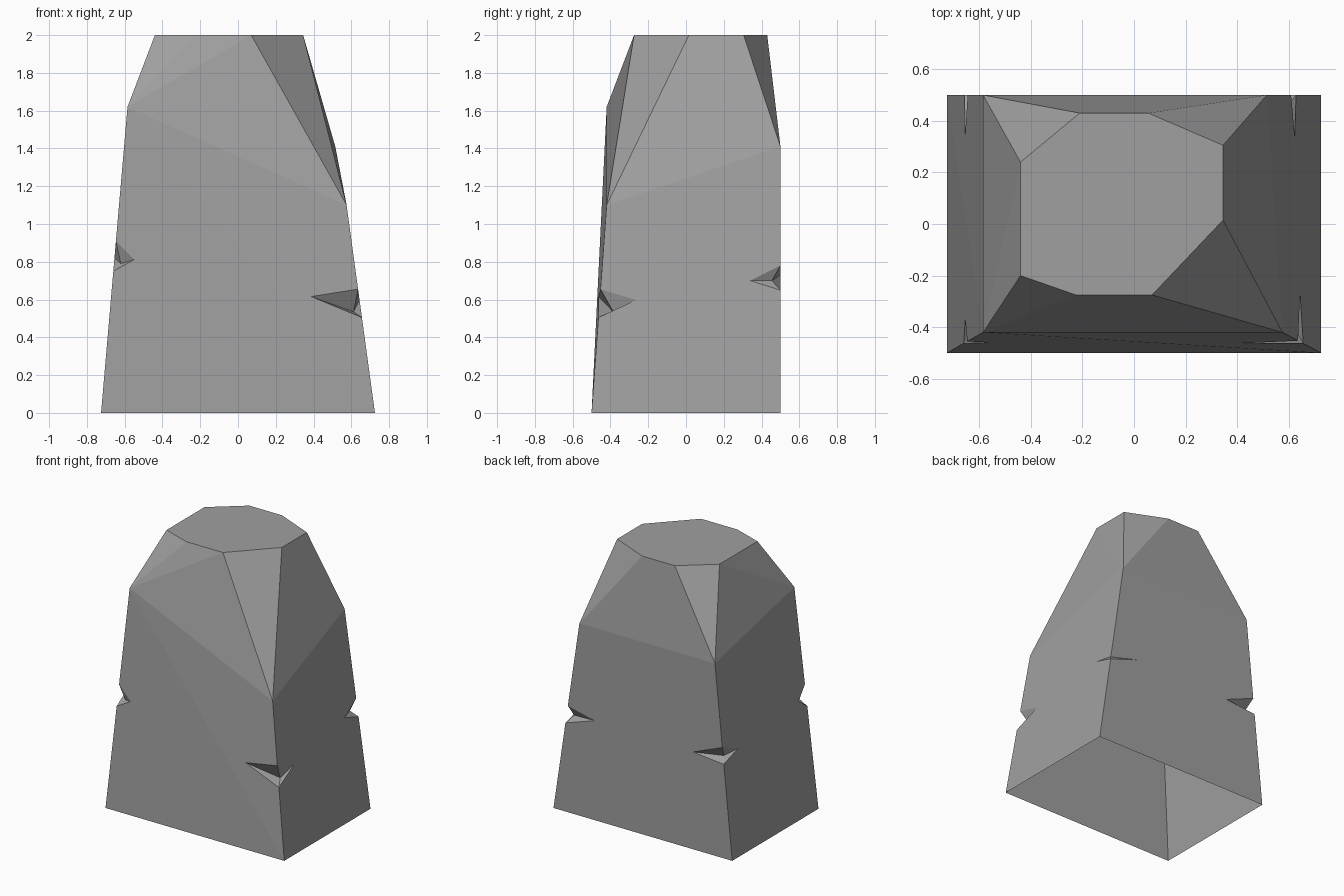
import bpy, bmesh
from mathutils import Vector

cube = bpy.data.objects.get("Cube")
if cube:
    bpy.data.objects.remove(cube)

# Single stone colour
stone = bpy.data.materials.new("grey stone")
stone.use_nodes = True
grey = (0.35, 0.35, 0.35, 1)
stone.diffuse_color = grey
stone.node_tree.nodes["Principled BSDF"].inputs["Base Color"].default_value = grey


def make_object(name, bm):
    mesh = bpy.data.meshes.new(name)
    bmesh.ops.recalc_face_normals(bm, faces=bm.faces)
    bm.to_mesh(mesh)
    bm.free()
    mesh.materials.append(stone)
    obj = bpy.data.objects.new(name, mesh)
    bpy.context.collection.objects.link(obj)
    return obj


# Corners run front left, front right, back right, back left as seen from the front
base = [Vector(p) for p in ((-.725, -.5, 0), (.725, -.5, 0), (.725, .5, 0), (-.725, .5, 0))]
shoulder = [Vector(p) for p in ((-.585, -.42, 1.62), (.575, -.42, 1.1),
                                (.515, .5, 1.41), (-.585, .5, 1.41))]
crown = [(-.44, -.2), (-.225, -.275), (.07, -.275), (.345, .015),
         (.345, .305), (.055, .43), (-.21, .43), (-.44, .24)]

# Faceted boulder body
bm = bmesh.new()
for p in base + shoulder + [Vector((x, y, 2)) for x, y in crown]:
    bm.verts.new(p)
bmesh.ops.convex_hull(bm, input=bm.verts)
bmesh.ops.dissolve_limit(bm, angle_limit=0.005, verts=bm.verts, edges=bm.edges)
rock = make_object("standing_stone", bm)


# Chipped notch: a cutter fanning out from its deepest point across a corner edge
def chip(name, corner, top, bottom, face_tip, side_tip, deep):
    def on_edge(z):
        return base[corner].lerp(shoulder[corner], z / shoulder[corner].z)
    deep = Vector(deep)
    ring = [Vector(face_tip), on_edge(top), Vector(side_tip), on_edge(bottom)]
    bm = bmesh.new()
    apex = bm.verts.new(deep)
    f, t, s, b = [bm.verts.new(deep + (p - deep) * 1.15) for p in ring]
    for tri in ((apex, f, t), (apex, t, s), (apex, s, b), (apex, b, f), (f, b, t), (t, b, s)):
        bm.faces.new(tri)
    cutter = make_object(name, bm)
    cutter.hide_render = True
    cutter.hide_set(True)
    cutter.display_type = 'WIRE'
    mod = rock.modifiers.new(name, 'BOOLEAN')
    mod.operation = 'DIFFERENCE'
    mod.solver = 'EXACT'
    mod.object = cutter
    return cutter


cutters = [
    chip("chip_front_a", 0, .91, .75, (-.555, -.457, .81), (-.655, -.37, .82), (-.62, -.42, .79)),
    chip("chip_front_b", 1, .655, .505, (.39, -.463, .615), (.642, -.27, .595), (.612, -.385, .535)),
    chip("chip_back_a", 2, .78, .65, (.39, .5, .73), (.622, .345, .70), (.59, .455, .70)),
    chip("chip_back_b", 3, .81, .69, (-.405, .5, .713), (-.653, .34, .74), (-.615, .44, .72)),
]

# Bake the cuts, then open the underside
graph = bpy.context.evaluated_depsgraph_get()
cut_mesh = bpy.data.meshes.new_from_object(rock.evaluated_get(graph))
rock.modifiers.clear()
for cutter in cutters:
    bpy.data.objects.remove(cutter)
bm = bmesh.new()
bm.from_mesh(cut_mesh)
under = [f for f in bm.faces if all(v.co.z < 0.001 for v in f.verts)]
bmesh.ops.delete(bm, geom=under, context='FACES')
for f in bm.faces:
    f.smooth = False
    f.material_index = 0
bm.to_mesh(rock.data)
bm.free()
